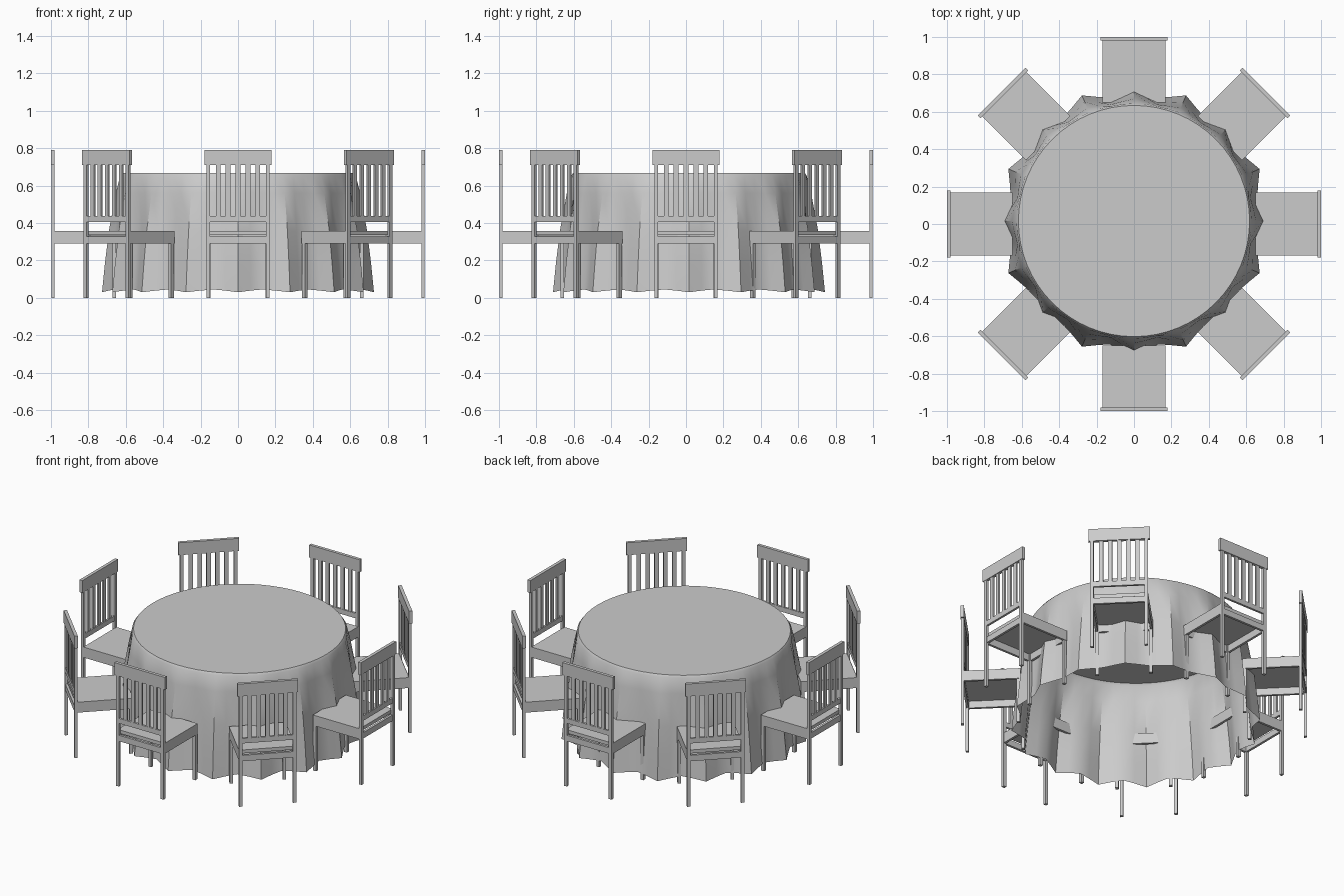
import bpy, bmesh, math
from mathutils import Vector, Matrix

if "Cube" in bpy.data.objects:
    bpy.data.objects.remove(bpy.data.objects["Cube"])


def mesh_from_boxes(name, boxes):
    """Boxes given as (x0, x1, y0, y1, z0, z1)."""
    bm = bmesh.new()
    for x0, x1, y0, y1, z0, z1 in boxes:
        centre = Vector(((x0 + x1) / 2, (y0 + y1) / 2, (z0 + z1) / 2))
        size = Matrix.Diagonal((x1 - x0, y1 - y0, z1 - z0, 1))
        bmesh.ops.create_cube(bm, size=1, matrix=Matrix.Translation(centre) @ size)
    me = bpy.data.meshes.new(name)
    bm.to_mesh(me)
    bm.free()
    return me


def add_object(name, me):
    ob = bpy.data.objects.new(name, me)
    bpy.context.collection.objects.link(ob)
    return ob


# Tablecloth: round top draping into 16 pointed folds, open underneath
FOLDS, STEPS = 16, 4
N = FOLDS * STEPS
WAVE = (1.0, 0.4, 0.0, 0.4)
# height, valley radius, fold depth
RINGS = [(0.668, 0.618, 0), (0.655, 0.626, 0.003), (0.56, 0.635, 0.018),
         (0.36, 0.645, 0.045), (0.18, 0.66, 0.052), (0.045, 0.672, 0.055)]
bm = bmesh.new()
rings = []
for level, (z, r, depth) in enumerate(RINGS):
    ring = []
    for i in range(N):
        a = 2 * math.pi * i / N
        w = WAVE[i % STEPS]
        rad = r + depth * w
        drop = 0.015 * w if level == len(RINGS) - 1 else 0
        ring.append(bm.verts.new((rad * math.cos(a), rad * math.sin(a) + 0.016, z - drop)))
    rings.append(ring)
bm.faces.new(rings[0])
for upper, lower in zip(rings, rings[1:]):
    for i in range(N):
        j = (i + 1) % N
        bm.faces.new((upper[i], lower[i], lower[j], upper[j]))
me = bpy.data.meshes.new("tablecloth")
bm.to_mesh(me)
bm.free()
cloth = add_object("tablecloth", me)
bpy.context.view_layer.objects.active = cloth
cloth.select_set(True)
bpy.ops.object.shade_smooth_by_angle(angle=math.radians(30))

# Chair parts, modelled at the front (-y) side with the back at y = -1
HW, BACK, FRONT, T = 0.168, -0.998, -0.65, 0.02
seat = mesh_from_boxes("seat", [(-HW, HW, BACK + 0.015, FRONT, 0.335, 0.357)])
apron = mesh_from_boxes("apron", [
    (-HW, -HW + 0.015, BACK + 0.015, FRONT, 0.29, 0.335),
    (HW - 0.015, HW, BACK + 0.015, FRONT, 0.29, 0.335),
    (-HW + 0.015, HW - 0.015, FRONT - 0.015, FRONT, 0.29, 0.335),
    (-HW + 0.015, HW - 0.015, BACK + 0.003, BACK + 0.018, 0.29, 0.328)])
front_legs = mesh_from_boxes("front_legs", [
    (x, x + T, FRONT - 0.022, FRONT - 0.002, 0, 0.335) for x in (-HW + 0.001, HW - T - 0.001)])
back_posts = mesh_from_boxes("back_posts", [
    (x, x + T, BACK, BACK + 0.018, 0, 0.715) for x in (-HW - 0.001, HW - T + 0.001)])
rails = mesh_from_boxes("back_rails", [
    (-0.18, 0.18, BACK - 0.002, BACK + 0.018, 0.71, 0.79),
    (-0.15, 0.15, BACK + 0.002, BACK + 0.016, 0.405, 0.437)])
slats = mesh_from_boxes("back_slats", [
    (k * 0.053 - 0.0125, k * 0.053 + 0.0125, BACK + 0.003, BACK + 0.014, 0.43, 0.715)
    for k in range(-2, 3)])

# Eight chairs around the table
for c in range(8):
    for part in (seat, apron, front_legs, back_posts, rails, slats):
        ob = add_object(f"{part.name}_{c + 1}", part)
        ob.rotation_euler.z = c * math.pi / 4
